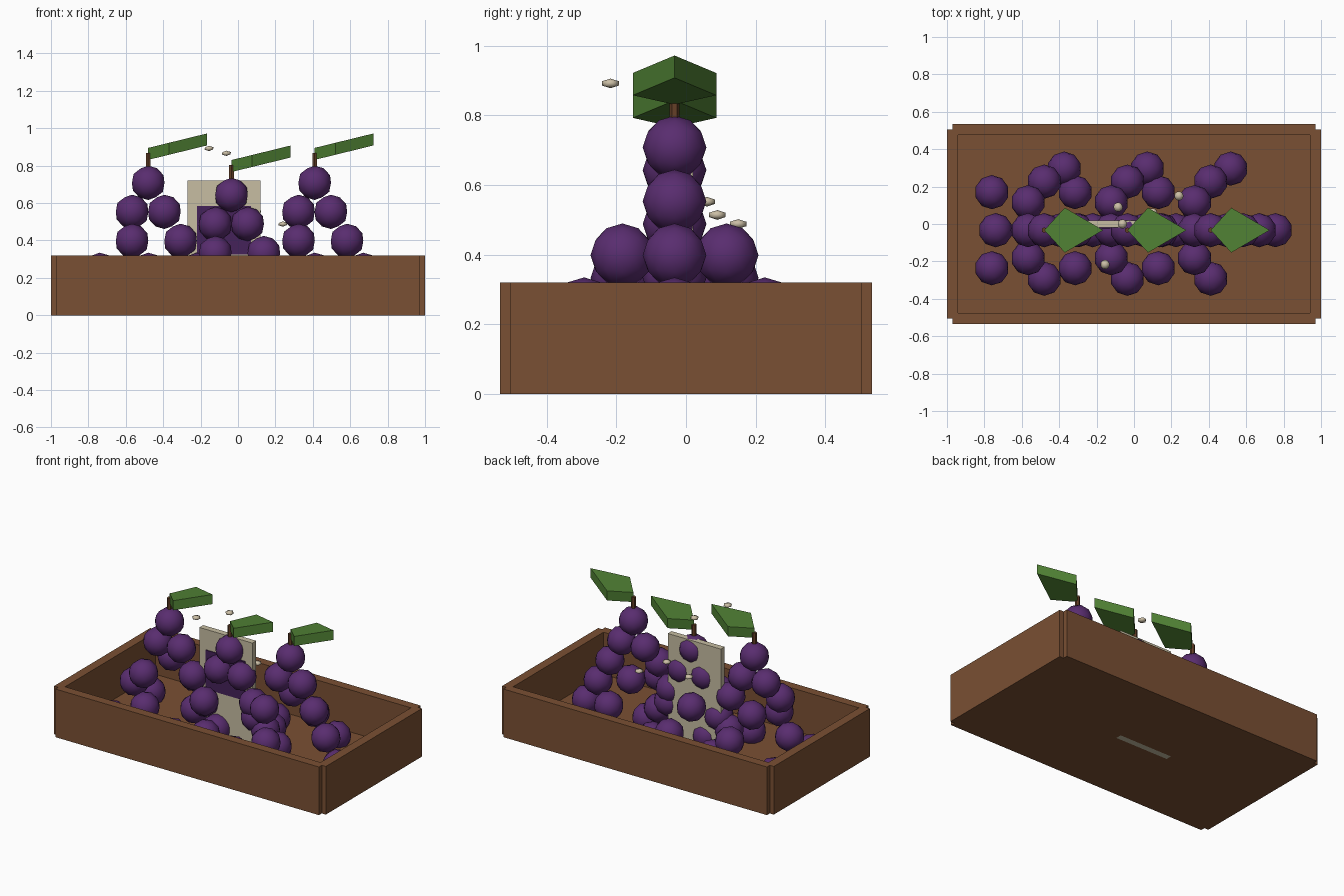
import bpy, bmesh
from math import cos, sin, tau
from mathutils import Matrix

if "Cube" in bpy.data.objects:
    bpy.data.objects.remove(bpy.data.objects["Cube"], do_unlink=True)


def material(name, rgb):
    m = bpy.data.materials.new(name)
    m.use_nodes = True
    m.diffuse_color = (*rgb, 1)
    m.node_tree.nodes["Principled BSDF"].inputs["Base Color"].default_value = (*rgb, 1)
    return m


WOOD = material("wood brown", (0.195, 0.08, 0.033))
GRAPE = material("grape purple", (0.1, 0.026, 0.16))
PANEL = material("deep purple", (0.06, 0.016, 0.1))
LEAF = material("leaf green", (0.08, 0.22, 0.034))
STEM = material("stem brown", (0.13, 0.05, 0.02))
CREAM = material("card cream", (0.57, 0.51, 0.36))
SEED = material("seed beige", (0.6, 0.52, 0.38))


def finish(name, bm, mat, smooth=False):
    bmesh.ops.recalc_face_normals(bm, faces=bm.faces)
    mesh = bpy.data.meshes.new(name)
    bm.to_mesh(mesh)
    bm.free()
    mesh.materials.append(mat)
    mesh.polygons.foreach_set("use_smooth", [smooth] * len(mesh.polygons))
    obj = bpy.data.objects.new(name, mesh)
    bpy.context.collection.objects.link(obj)
    return obj


def box(name, lo, hi, mat):
    bm = bmesh.new()
    size = [b - a for a, b in zip(lo, hi)]
    mid = [(a + b) / 2 for a, b in zip(lo, hi)]
    bmesh.ops.create_cube(bm, size=1, matrix=Matrix.Translation(mid) @ Matrix.Diagonal((*size, 1)))
    return finish(name, bm, mat)


# Crate: floor and four overlapping walls
H = 0.32
box("crate_floor", (-0.97, -0.505, 0), (0.97, 0.505, 0.04), WOOD)
box("crate_front", (-0.97, -0.535, 0), (0.97, -0.475, H), WOOD)
box("crate_back", (-0.97, 0.475, 0), (0.97, 0.535, H), WOOD)
box("crate_right", (-1, -0.505, 0), (-0.94, 0.505, H), WOOD)
box("crate_left", (0.94, -0.505, 0), (1, 0.505, H), WOOD)

# Sign card standing in the crate, with a painted panel on its front
box("sign_card", (-0.27, -0.02, 0), (0.12, 0.02, 0.72), CREAM)
box("sign_panel", (-0.22, -0.026, 0.325), (0.07, -0.019, 0.585), PANEL)

# Bunches: each row is a ring that widens downward, the last one with a gap
RADIUS, ROW, RING, BUNCH_Y = 0.0915, 0.155, 0.0865, -0.033


def bunch(name, cx, top):
    bm = bmesh.new()
    for row in range(5):
        count = row + 1
        z = max(top - row * ROW, RADIUS)
        for i in range(min(count, 4)):
            a = tau * i / count
            r = row * RING
            place = Matrix.Translation((cx + r * cos(a), BUNCH_Y + r * sin(a), z))
            bmesh.ops.create_icosphere(bm, subdivisions=2, radius=RADIUS, matrix=place)
    finish(name + "_grapes", bm, GRAPE, True)

    # Stem
    bm = bmesh.new()
    bmesh.ops.create_cone(bm, cap_ends=True, segments=6, radius1=0.015, radius2=0.015, depth=0.1,
                          matrix=Matrix.Translation((cx, BUNCH_Y, top + 0.11)))
    finish(name + "_stem", bm, STEM)

    # Leaf: a thick diamond rising away from the stem
    bm = bmesh.new()
    outline = [(0, 0), (0.11, -0.12), (0.315, 0), (0.11, 0.12)]
    face = bm.faces.new([bm.verts.new((cx + x, BUNCH_Y + y, top + 0.123 + 0.245 * x))
                         for x, y in outline])
    new = bmesh.ops.extrude_face_region(bm, geom=[face])["geom"]
    bmesh.ops.translate(bm, vec=(0, 0, 0.064), verts=[v for v in new if isinstance(v, bmesh.types.BMVert)])
    finish(name + "_leaf", bm, LEAF)


bunch("right_bunch", -0.48, 0.708)
bunch("middle_bunch", -0.035, 0.643)
bunch("left_bunch", 0.41, 0.708)

# Loose flattened seeds
seeds = [(-0.155, -0.217, 0.892), (-0.062, 0, 0.866), (0.24, 0.15, 0.488),
         (-0.085, 0.09, 0.514), (0.1, 0.06, 0.552)]
for i, pos in enumerate(seeds):
    bm = bmesh.new()
    bmesh.ops.create_icosphere(bm, subdivisions=1, radius=0.028,
                               matrix=Matrix.Translation(pos) @ Matrix.Diagonal((1, 1, 0.5, 1)))
    finish(f"seed_{i + 1}", bm, SEED, True)
